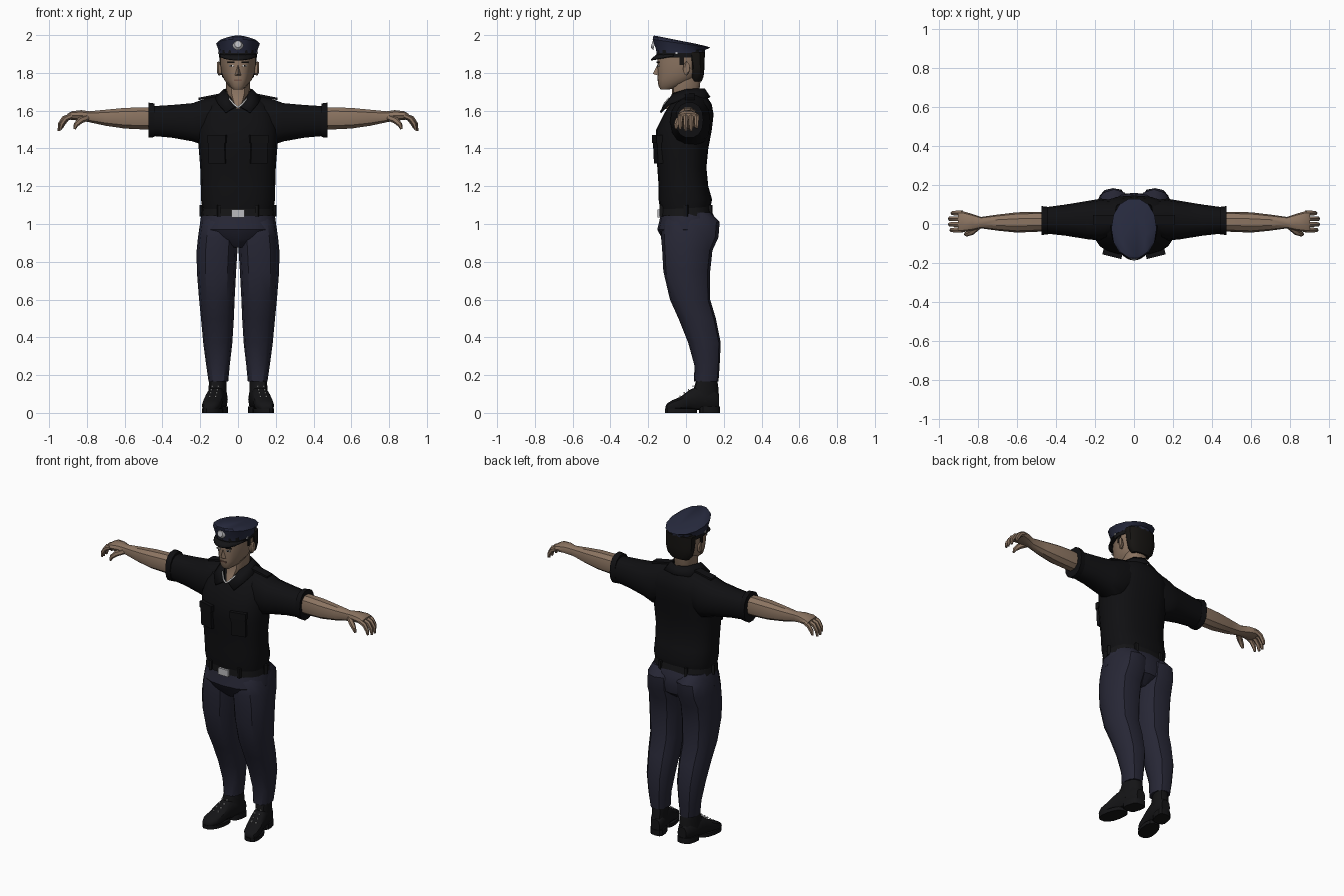
import bpy, bmesh, math
from mathutils import Vector, Matrix

def material(name, *rgb):
    m = bpy.data.materials.new(name)
    m.diffuse_color = (*rgb, 1)
    return m

SKIN = material("skin", .26, .175, .12)
SHIRT = material("shirt black", .005, .005, .006)
NAVY = material("trouser navy", .020, .020, .036)
CAP = material("cap navy", .020, .023, .048)
LEATHER = material("black leather", .007, .007, .008)
HAIR = material("hair", .008, .007, .006)
SILVER = material("silver", .5, .5, .52)
WHITE = material("white", .65, .65, .65)
LIP = material("lip", .16, .085, .06)

def finish(name, bm, mat):
    bmesh.ops.recalc_face_normals(bm, faces=bm.faces[:])
    me = bpy.data.meshes.new(name)
    bm.to_mesh(me)
    bm.free()
    me.materials.append(mat)
    ob = bpy.data.objects.new(name, me)
    bpy.context.collection.objects.link(ob)
    return ob

def skin_rings(name, rings, mat, cap=True):
    bm = bmesh.new()
    vs = [[bm.verts.new(p) for p in r] for r in rings]
    n = len(vs[0])
    for a, b in zip(vs, vs[1:]):
        for i in range(n):
            bm.faces.new((a[i], a[(i + 1) % n], b[(i + 1) % n], b[i]))
    if cap:
        bm.faces.new(vs[0])
        bm.faces.new(vs[-1])
    return finish(name, bm, mat)

def loft(name, rings, mat, axis="Z", n=12, p=2.4, s=1, warp=None):
    """Rings are (t, a0, a1, b0, b1): position on the axis and extents across it."""
    out = []
    for t, a0, a1, b0, b1 in rings:
        ring = []
        for i in range(n):
            w = 2 * math.pi * i / n
            c, d = math.cos(w), math.sin(w)
            a = (a0 + a1) / 2 + (a1 - a0) / 2 * math.copysign(abs(c) ** (2 / p), c)
            b = (b0 + b1) / 2 + (b1 - b0) / 2 * math.copysign(abs(d) ** (2 / p), d)
            x, y, z = {"Z": (a, b, t), "X": (t, a, b), "Y": (a, t, b)}[axis]
            if warp:
                x, y, z = warp(x, y, z)
            ring.append((s * x, y, z))
        out.append(ring)
    return skin_rings(name, out, mat)

def sym(rings):
    return [(z, -h, h, y0, y1) for z, h, y0, y1 in rings]

def tube(name, pts, radii, mat, s=1, n=6):
    pts = [Vector((s * x, y, z)) for x, y, z in pts]
    rings = []
    for i, q in enumerate(pts):
        d = (pts[min(i + 1, len(pts) - 1)] - pts[max(i - 1, 0)]).normalized()
        u = d.cross(Vector((0, 1, 0))).normalized()
        v = d.cross(u)
        rings.append([q + radii[i] * (u * math.cos(k * math.tau / n) + v * math.sin(k * math.tau / n))
                      for k in range(n)])
    return skin_rings(name, rings, mat)

def box(name, loc, size, mat, rot=(0, 0, 0)):
    bm = bmesh.new()
    bmesh.ops.create_cube(bm, size=1, matrix=Matrix.Diagonal((*size, 1)))
    ob = finish(name, bm, mat)
    ob.location, ob.rotation_euler = loc, rot
    return ob

def strip(name, inner, outer, mat, thick, mirror=False):
    bm = bmesh.new()
    a, b = [[bm.verts.new(p) for p in row] for row in (inner, outer)]
    for i in range(len(a) - 1):
        bm.faces.new((a[i], a[i + 1], b[i + 1], b[i]))
    ob = finish(name, bm, mat)
    if mirror:
        ob.modifiers.new("mirror", "MIRROR")
    mod = ob.modifiers.new("thickness", "SOLIDIFY")
    mod.thickness, mod.offset = thick, 0
    return ob

# Shirt body, collar and the skin and undershirt showing in the open neck
loft("shirt_body", sym([(1.08, .188, -.138, .128), (1.13, .196, -.145, .138), (1.2, .197, -.145, .118),
     (1.3, .2, -.152, .108), (1.4, .208, -.162, .118), (1.5, .212, -.158, .137), (1.58, .2, -.118, .146),
     (1.635, .165, -.085, .136), (1.675, .1, -.06, .11)]), SHIRT, n=20, p=2.5)
strip("collar", [(0, .095, 1.715), (.055, .065, 1.715), (.072, 0, 1.71), (.055, -.065, 1.69), (.014, -.118, 1.62)],
      [(0, .125, 1.67), (.085, .095, 1.665), (.12, 0, 1.665), (.105, -.09, 1.635), (.065, -.135, 1.59)],
      SHIRT, .01, True)
loft("neck", sym([(1.61, .012, -.112, 0), (1.65, .042, -.09, .05), (1.695, .062, -.073, .07),
                  (1.79, .064, -.075, .08)]), SKIN)
strip("undershirt_edge", [(0, -.122, 1.622), (.02, -.115, 1.638), (.045, -.09, 1.668)],
      [(0, -.125, 1.612), (.022, -.118, 1.628), (.048, -.092, 1.66)], WHITE, .006, True)

# Trouser seat, belt and buckle
loft("trouser_seat", sym([(1.09, .182, -.128, .122), (1.03, .198, -.138, .155), (.97, .205, -.152, .16),
     (.92, .17, -.125, .15), (.875, .06, -.08, .09)]), NAVY, n=16)
loft("belt", sym([(1.043, .193, -.141, .142), (1.095, .187, -.137, .13)]), LEATHER, n=20, p=2.5)
box("buckle", (0, -.143, 1.055), (.07, .016, .042), SILVER)
for x, y in ((-.1, -.13), (.1, -.13), (-.09, .128), (.09, .128), (-.192, 0), (.192, 0)):
    box("belt_loop", (x, y, 1.07), (.018, .02, .06), LEATHER, (0, 0, math.atan2(-x, abs(y)) * .3))

# Head and face
def narrow_front(x, y, z):
    return (x * (.84 if y < -.06 else 1), y, z)

loft("head", sym([(1.713, .03, -.135, -.085), (1.73, .052, -.146, -.02), (1.765, .074, -.15, .05),
     (1.80, .086, -.15, .08), (1.85, .094, -.152, .088), (1.91, .094, -.148, .09)]), SKIN, n=16, warp=narrow_front)
loft("hair", sym([(1.755, .06, .03, .083), (1.78, .084, .022, .093), (1.83, .096, .018, .098),
                  (1.91, .098, .0, .1)]), HAIR, n=16)
bm = bmesh.new()
v = [bm.verts.new(p) for p in ((0, -.146, 1.855), (-.018, -.144, 1.785), (.018, -.144, 1.785), (0, -.176, 1.795))]
for f in ((0, 1, 3), (0, 3, 2), (1, 2, 3), (0, 2, 1)):
    bm.faces.new([v[i] for i in f])
finish("nose", bm, SKIN)
box("mouth", (0, -.148, 1.762), (.042, .008, .008), LIP)
for s, side in ((1, "left"), (-1, "right")):
    box(side + "_eyebrow", (s * .036, -.148, 1.857), (.036, .008, .008), HAIR, (0, 0, s * .25))
    box(side + "_eye", (s * .035, -.147, 1.838), (.024, .008, .008), WHITE, (0, 0, s * .25))
    box(side + "_iris", (s * .034, -.148, 1.838), (.009, .009, .008), HAIR, (0, 0, s * .25))
    loft(side + "_ear", [(.088, -.014, .01, 1.79, 1.845), (.102, -.016, .02, 1.785, 1.86),
                         (.11, -.006, .02, 1.80, 1.858)], SKIN, "X", 8, 2, s)
    box(side + "_sideburn", (s * .092, -.022, 1.868), (.009, .025, .05), HAIR)

# Peaked cap: band, tilted crown, visor, strap buttons and plain round badge
def tilt(x, y, z):
    return (x, y, z - max(0, z - 1.92) / .065 * (y + .18) * .16)

loft("cap_band", sym([(1.882, .1, -.155, .1), (1.922, .102, -.158, .1)]), LEATHER, n=16, p=2.2)
loft("cap_crown", sym([(1.905, .103, -.159, .102), (1.925, .104, -.162, .104), (1.978, .116, -.18, .133),
     (1.992, .1, -.178, .115), (2.0, .06, -.17, .06)]), CAP, n=14, p=2.1, warp=tilt)
arc = [math.radians(a) for a in range(195, 346, 15)]
strip("cap_visor", [(.1 * math.cos(a), -.03 + .125 * math.sin(a), 1.895) for a in arc],
      [(.102 * math.cos(a), -.03 + .155 * math.sin(a), 1.895 + .027 * math.sin(a)) for a in arc], LEATHER, .007)
for s in (1, -1):
    box("cap_button", (s * .099, -.05, 1.905), (.012, .012, .012), SILVER)
bm = bmesh.new()
bmesh.ops.create_cone(bm, cap_ends=True, segments=12, radius1=.029, radius2=.018, depth=.016)
badge = finish("cap_badge", bm, SILVER)
badge.location, badge.rotation_euler = (0, -.174, 1.95), (math.radians(75), 0, 0)

def toe_out(x, y, z):
    return (x + .105 + .2 * (.12 - y), y, z)

for s, side in ((1, "left"), (-1, "right")):
    # Sleeve with turned cuff, shoulder strap and chest pocket
    loft(side + "_sleeve", [(.08, -.05, .12, 1.47, 1.685), (.17, -.085, .13, 1.41, 1.668),
         (.24, -.078, .118, 1.435, 1.642), (.35, -.06, .1, 1.455, 1.632), (.46, -.048, .085, 1.465, 1.625)],
         SHIRT, "X", 14, 2.3, s)
    loft(side + "_cuff", [(.442, -.054, .088, 1.458, 1.64), (.475, -.056, .092, 1.455, 1.645)], SHIRT, "X", 14, 2.3, s)
    box(side + "_shoulder_strap", (s * .15, .02, 1.674), (.12, .05, .012), SHIRT, (0, s * .2, 0))
    box(side + "_pocket", (s * .11, -.147, 1.385), (.09, .03, .13), SHIRT, (.05, 0, s * .25))
    box(side + "_pocket_flap", (s * .11, -.151, 1.45), (.1, .034, .04), SHIRT, (0, 0, s * .25))

    # Forearm, hand, fingers
    loft(side + "_forearm", [(.42, -.035, .06, 1.5, 1.615), (.5, -.04, .062, 1.498, 1.62), (.6, -.044, .06, 1.503, 1.617),
         (.7, -.034, .048, 1.518, 1.607), (.785, -.022, .036, 1.537, 1.598), (.83, -.034, .052, 1.545, 1.604),
         (.88, -.042, .066, 1.55, 1.598), (.902, -.042, .066, 1.553, 1.585)], SKIN, "X", 10, 2.3, s)
    for k, reach in enumerate((-.008, 0, 0, -.014)):
        y = -.031 + .029 * k
        tube(side + "_finger", [(.88, y, 1.573), (.922 + reach, y, 1.558), (.942 + reach, y, 1.528),
             (.948 + reach, y, 1.492 - reach)], (.014, .014, .012, .007), SKIN, s)
    tube(side + "_thumb", [(.80, -.012, 1.563), (.835, -.042, 1.548), (.858, -.052, 1.525), (.866, -.052, 1.503)],
         (.018, .017, .013, .007), SKIN, s)

    # Trouser leg
    loft(side + "_trouser_leg", [(1.06, .02, .18, -.09, .13), (1.01, .004, .2, -.125, .178), (.93, 0, .212, -.132, .172),
         (.86, .003, .219, -.126, .14), (.75, .01, .218, -.12, .128), (.6, .018, .206, -.085, .128),
         (.5, .022, .196, -.04, .158), (.37, .03, .184, .012, .184), (.25, .044, .168, .045, .178),
         (.165, .052, .156, .042, .172)], NAVY, n=12, p=2.4, s=s)

    # Shoe: ankle shaft, foot, sole, heel and laces
    loft(side + "_shoe_shaft", [(.06, -.045, .045, .03, .175), (.13, -.046, .046, .04, .172),
         (.175, -.044, .044, .055, .165)], LEATHER, n=12, s=s, warp=toe_out)
    loft(side + "_shoe_foot", [(.176, -.03, .03, .02, .1), (.15, -.045, .045, .015, .13), (.06, -.047, .047, .015, .14),
         (.02, -.048, .048, .015, .122), (-.03, -.052, .052, .012, .085), (-.075, -.048, .048, .012, .066),
         (-.1, -.034, .034, .012, .05), (-.108, -.018, .018, .016, .036)], LEATHER, "Y", 12, 2.6, s, toe_out)
    loft(side + "_shoe_sole", [(z, -.052, .052, -.113, .06) for z in (0, .022)], LEATHER, n=14, s=s, warp=toe_out)
    loft(side + "_shoe_heel", [(z, -.047, .047, .07, .181) for z in (0, .035)], LEATHER, n=12, p=3, s=s, warp=toe_out)
    for k in range(4):
        x, y, z = toe_out(0, .045 - .023 * k, .152 - .017 * k)
        for d in (-.016, .016):
            box(side + "_lace", (s * (x + d), y - .008, z - .012), (.008, .006, .008), WHITE)

# Soft shading with sharp edges kept
for ob in bpy.data.objects:
    ob.select_set(True)
    bpy.context.view_layer.objects.active = ob
bpy.ops.object.shade_smooth_by_angle(angle=math.radians(35))
